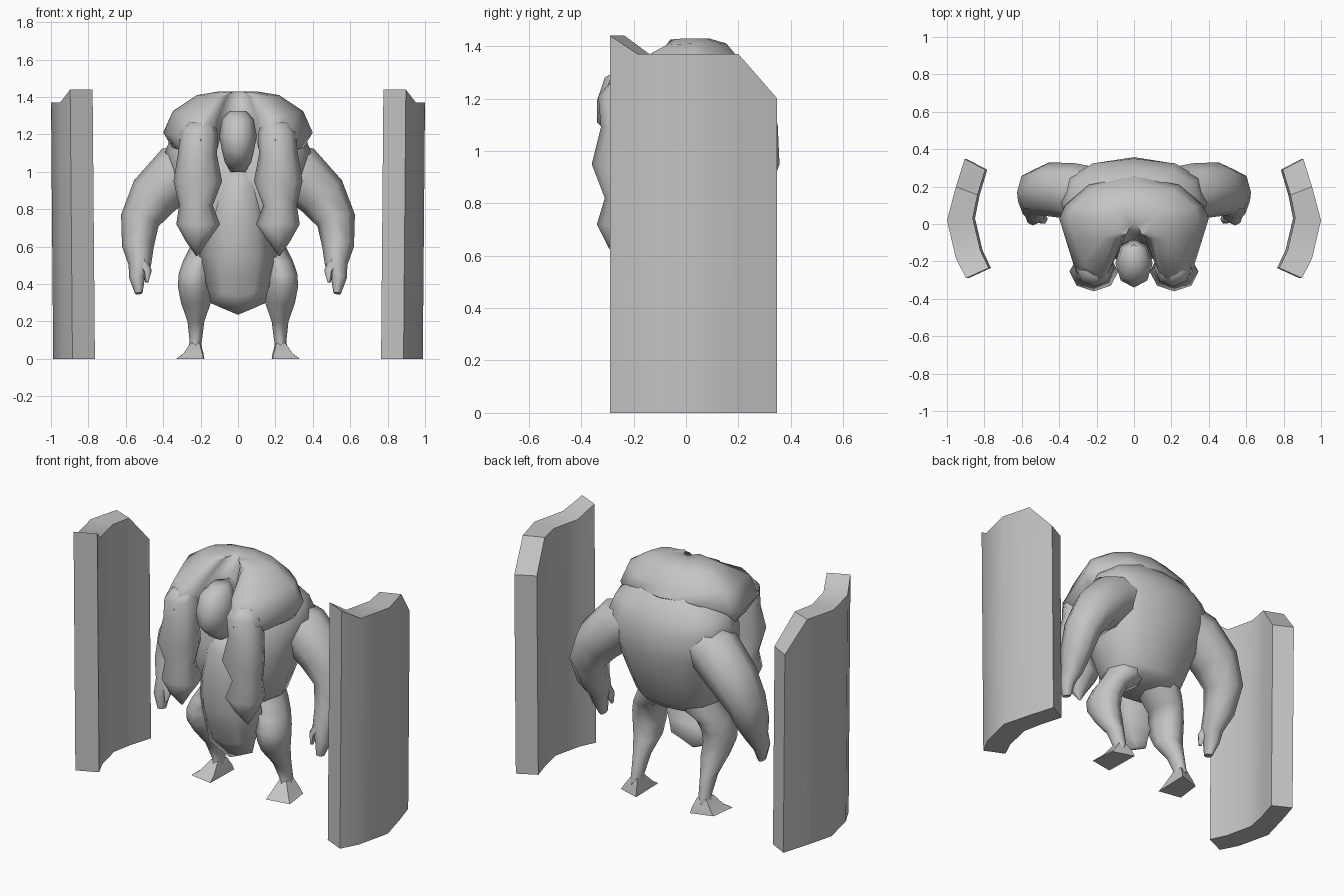
import bpy, bmesh, math
from mathutils import Vector

if "Cube" in bpy.data.objects:
    bpy.data.objects.remove(bpy.data.objects["Cube"])

grey = bpy.data.materials.new("stone_grey")
grey.diffuse_color = (0.55, 0.55, 0.55, 1)
grey.use_nodes = True
grey.node_tree.nodes["Principled BSDF"].inputs["Base Color"].default_value = grey.diffuse_color


def finish(name, bm, mirror=False, angle=50, thick=0):
    """Turn a bmesh into a shaded object, optionally mirrored or thickened."""
    bmesh.ops.recalc_face_normals(bm, faces=bm.faces)
    me = bpy.data.meshes.new(name)
    bm.to_mesh(me)
    bm.free()
    me.materials.append(grey)
    ob = bpy.data.objects.new(name, me)
    bpy.context.collection.objects.link(ob)
    bpy.ops.object.select_all(action='DESELECT')
    ob.select_set(True)
    bpy.context.view_layer.objects.active = ob
    bpy.ops.object.shade_smooth_by_angle(angle=math.radians(angle))
    if thick:
        mod = ob.modifiers.new("Thickness", 'SOLIDIFY')
        mod.thickness = thick
        mod.offset = 0
    if mirror:
        ob.modifiers.new("Mirror", 'MIRROR').use_mirror_merge = False
    return ob


def skin(bm, rings):
    """Bridge closed rings of points and cap both ends."""
    vr = [[bm.verts.new(p) for p in r] for r in rings]
    n = len(vr[0])
    for a, b in zip(vr, vr[1:]):
        for i in range(n):
            j = (i + 1) % n
            bm.faces.new((a[i], a[j], b[j], b[i]))
    bm.faces.new(vr[0])
    bm.faces.new(vr[-1])


def loft(name, path, sides=8, flat=True, power=1.0, mirror=False, angle=50):
    """Skin oval sections; each path entry is x, y, z, width radius, depth radius."""
    def sp(v):
        return math.copysign(abs(v) ** power, v)
    rings = []
    for k, (x, y, z, r1, r2) in enumerate(path):
        n, b = Vector((1, 0, 0)), Vector((0, 1, 0))
        if not flat:
            p0 = Vector(path[max(k - 1, 0)][:3])
            p1 = Vector(path[min(k + 1, len(path) - 1)][:3])
            t = (p0 - p1).normalized()
            b = (b - t * t.y).normalized()
            n = b.cross(t)
        rings.append([Vector((x, y, z)) + n * r1 * sp(math.cos(a)) + b * r2 * sp(math.sin(a))
                      for a in (2 * math.pi * i / sides for i in range(sides))])
    bm = bmesh.new()
    skin(bm, rings)
    return finish(name, bm, mirror, angle)


# Curved side slabs: outer x, y, inner x, y, top height for each station
stations = [(.885, -.29, .765, -.235, 1.44), (.94, -.185, .81, -.14, 1.37),
            (.988, .02, .85, .03, 1.37), (.94, .20, .825, .155, 1.37),
            (.895, .348, .785, .29, 1.20)]
bm = bmesh.new()
lean = lambda z: .012 * z / 1.4
skin(bm, [[(ox, oy, 0), (ox + lean(z), oy, z), (ix + lean(z), iy, z), (ix, iy, 0)]
          for ox, oy, ix, iy, z in stations])
finish("side_slab", bm, True, 40)

# Hunched torso
loft("torso", [(0, .06, .585, .20, .14), (0, .055, .63, .25, .18), (0, .06, .78, .30, .235),
               (0, .085, .95, .345, .272), (0, .115, 1.1, .39, .235),
               (0, .11, 1.19, .36, .20), (0, .06, 1.32, .22, .15)], 12, power=.82, angle=60)

# Heavy arms with hands and thumbs
loft("arm", [(.10, .15, 1.12, .09, .13), (.32, .175, 1.0, .15, .15), (.45, .185, .87, .135, .145),
             (.525, .17, .74, .105, .125), (.535, .12, .6, .085, .10), (.525, .07, .5, .06, .07),
             (.54, .045, .43, .042, .055), (.53, .03, .35, .02, .03)],
     8, False, mirror=True, angle=60)
loft("thumb", [(.525, .05, .54, .035, .035), (.485, .025, .465, .025, .027),
               (.487, .01, .41, .008, .01)], 6, False, mirror=True, angle=60)

# Legs joined at the hips, bent at the knee, with splayed feet
loft("leg", [(.11, .07, .66, .12, .13), (.15, .06, .58, .115, .13), (.21, .035, .52, .085, .12),
             (.232, .01, .45, .087, .12), (.235, .01, .38, .085, .11), (.225, .04, .3, .08, .085),
             (.225, .10, .2, .045, .06), (.226, .14, .09, .032, .045), (.235, .13, .03, .04, .06)],
     8, mirror=True, angle=60)
bm = bmesh.new()
skin(bm, [[(.20, .18, .085), (.252, .17, .085), (.254, .10, .085), (.205, .10, .085)],
          [(.185, .21, .03), (.29, .18, .03), (.295, .06, .025), (.19, .04, .025)],
          [(.18, .22, 0), (.31, .18, 0), (.33, .025, 0), (.185, .0, 0)]])
finish("foot", bm, True, 50)

# Belly apron: height, half width, middle depth, edge depth, edge rise
rows = [(.24, .14, -.07, -.06, .06), (.34, .155, -.12, -.06, .03), (.45, .18, -.17, -.06, 0),
        (.56, .20, -.205, -.06, 0), (.75, .18, -.215, -.08, 0), (.92, .13, -.205, -.10, 0),
        (1.05, .09, -.13, -.10, 0)]
bm = bmesh.new()
grid = [[bm.verts.new((w * u, ym + (ye - ym) * u * u, z + rise * abs(u)))
         for u in (-1, -.5, 0, .5, 1)] for z, w, ym, ye, rise in rows]
for a, b in zip(grid, grid[1:]):
    for i in range(4):
        bm.faces.new((a[i], a[i + 1], b[i + 1], b[i]))
finish("apron", bm, thick=.02)

# Head with tapering jaw
loft("head", [(0, -.17, 1.325, .045, .06), (0, -.20, 1.28, .085, .11), (0, -.21, 1.19, .10, .13),
              (0, -.21, 1.11, .085, .13), (0, -.19, 1.05, .07, .09),
              (0, -.16, 1.0, .04, .05)], 8, angle=60)

# Shoulder pelt: horseshoe outline whose notch frames the head and closes above it
notch = [(.07, -.11), (.108, -.2)]
lobe = [(.15, -.29), (.2, -.33), (.31, -.26), (.36, -.1), (.40, .03), (.37, .10), (.24, .21)]
half = notch + lobe
outline = [(0, -.085)] + half + [(0, .255)] + [(-x, y) for x, y in reversed(half)]
rings = []
for f, z, lift in [(.88, 1.13, .10), (1, 1.21, .06), (.87, 1.325, 0), (.55, 1.41, 0), (.25, 1.43, 0)]:
    ring = []
    for x, y in outline:
        xx, yy, zz = x * f, .03 + f * (y - .03), z
        in_notch = abs(x) < .12 and y < 0
        if f < .6:                       # closed crown
            yy = max(yy, -.075 if not in_notch else -.065)
            zz -= .08 * max(0, -yy)
        elif in_notch:                   # arch over the head
            xx, yy = x, y
            arch = 1.335 - 2.8 * x * x - 2.5 * abs(x) ** 2 * (abs(x) > .1)
            zz = arch - (.02 if f == 1 else .04 if f == .88 else 0)
            if abs(x) > .1 and f != .87:
                zz = z
        else:
            zz += (lift if y > .15 else 0) - .12 * max(0, -yy)
        ring.append((xx, yy, zz))
    rings.append(ring)
bm = bmesh.new()
skin(bm, rings)
finish("shoulder_pelt", bm, angle=60)

# Hanging pelt limbs in front
loft("pelt_limb", [(.20, -.215, 1.265, .07, .07), (.208, -.235, 1.21, .10, .10),
                   (.217, -.23, 1.09, .105, .095), (.215, -.255, .95, .13, .105),
                   (.225, -.23, .82, .09, .08), (.213, -.235, .72, .117, .105),
                   (.22, -.235, .63, .06, .06), (.22, -.22, .55, .004, .004)],
     8, mirror=True, angle=60)
